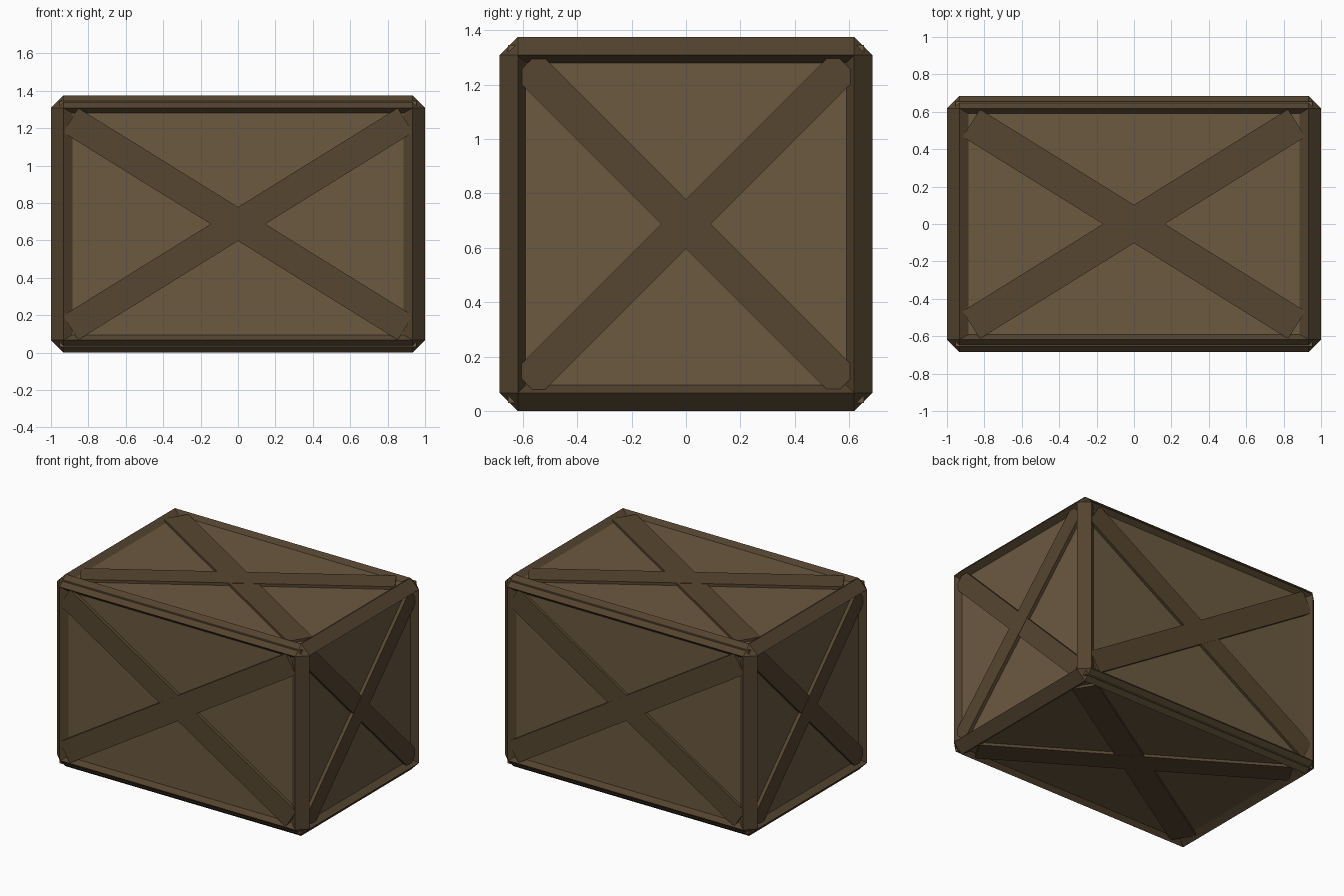
import bpy, bmesh, math
from mathutils import Matrix, Vector

if "Cube" in bpy.data.objects:
    bpy.data.objects.remove(bpy.data.objects["Cube"])

HALF = (1.0, 0.685, 0.6875)        # outer half sizes
CORE = (0.955, 0.655, 0.6575)      # recessed panel planes
OPEN = (0.885, 0.59, 0.5925)       # inner edge of the frame opening
MID = Matrix.Translation((0, 0, HALF[2]))


def material(name, color):
    m = bpy.data.materials.new(name)
    m.diffuse_color = color
    m.use_nodes = True
    m.node_tree.nodes["Principled BSDF"].inputs["Base Color"].default_value = m.diffuse_color
    return m


panel_wood = material("panel_wood", (0.147, 0.100, 0.051, 1))
frame_wood = material("frame_wood", (0.088, 0.057, 0.028, 1))
brace_wood = material("brace_wood", (0.095, 0.061, 0.029, 1))


def add_object(name, bm, mat):
    mesh = bpy.data.meshes.new(name)
    bmesh.ops.recalc_face_normals(bm, faces=bm.faces)
    bm.to_mesh(mesh)
    bm.free()
    mesh.materials.append(mat)
    ob = bpy.data.objects.new(name, mesh)
    bpy.context.collection.objects.link(ob)
    return ob


def box(half):
    bm = bmesh.new()
    bmesh.ops.create_cube(bm, size=2)
    bmesh.ops.scale(bm, vec=half, verts=bm.verts)
    return bm


# Panels: one box set back inside the frame
bm = box(CORE)
bm.transform(MID)
add_object("panels", bm, panel_wood)

# Frame: chamfered box with a sloped opening on each side
bm = box(HALF)
bmesh.ops.bevel(bm, geom=bm.edges[:], offset=0.067, segments=1, affect='EDGES')
sides = [f for f in bm.faces if max(abs(c) for c in f.normal) > 0.99]
bmesh.ops.inset_individual(bm, faces=sides, thickness=0.03)
for f in sides:
    axis = max(range(3), key=lambda i: abs(f.normal[i]))
    for v in f.verts:
        for i in range(3):
            v.co[i] = math.copysign(CORE[i] if i == axis else OPEN[i], v.co[i])
bmesh.ops.delete(bm, geom=sides, context='FACES_ONLY')
bm.transform(MID)
add_object("edge_frame", bm, frame_wood)


# Cross braces: two crossing planks on each side
def braces(name, normal, across, reach, half_width, surface):
    n, u = Vector(normal), Vector(across)
    w = n.cross(u)
    depth = 0.03
    for k, s in enumerate((1, -1)):
        d = (u * reach[0] + w * reach[1] * s)
        length = d.length
        d.normalize()
        side = n.cross(d)
        bm = box((length, half_width, depth))
        rot = Matrix((d, side, n)).transposed().to_4x4()
        bm.transform(MID @ Matrix.Translation(n * (surface - depth - k * 0.002)) @ rot)
        add_object(f"{name}_brace_{k + 1}", bm, brace_wood)


braces("front", (0, -1, 0), (1, 0, 0), (0.895, 0.555), 0.077, 0.682)
braces("back", (0, 1, 0), (1, 0, 0), (0.895, 0.555), 0.077, 0.677)
braces("right", (1, 0, 0), (0, 1, 0), (0.587, 0.587), 0.064, 0.979)
braces("left", (-1, 0, 0), (0, 1, 0), (0.587, 0.587), 0.064, 0.979)
braces("top", (0, 0, 1), (1, 0, 0), (0.87, 0.54), 0.087, 0.677)
braces("bottom", (0, 0, -1), (1, 0, 0), (0.87, 0.54), 0.087, 0.677)
